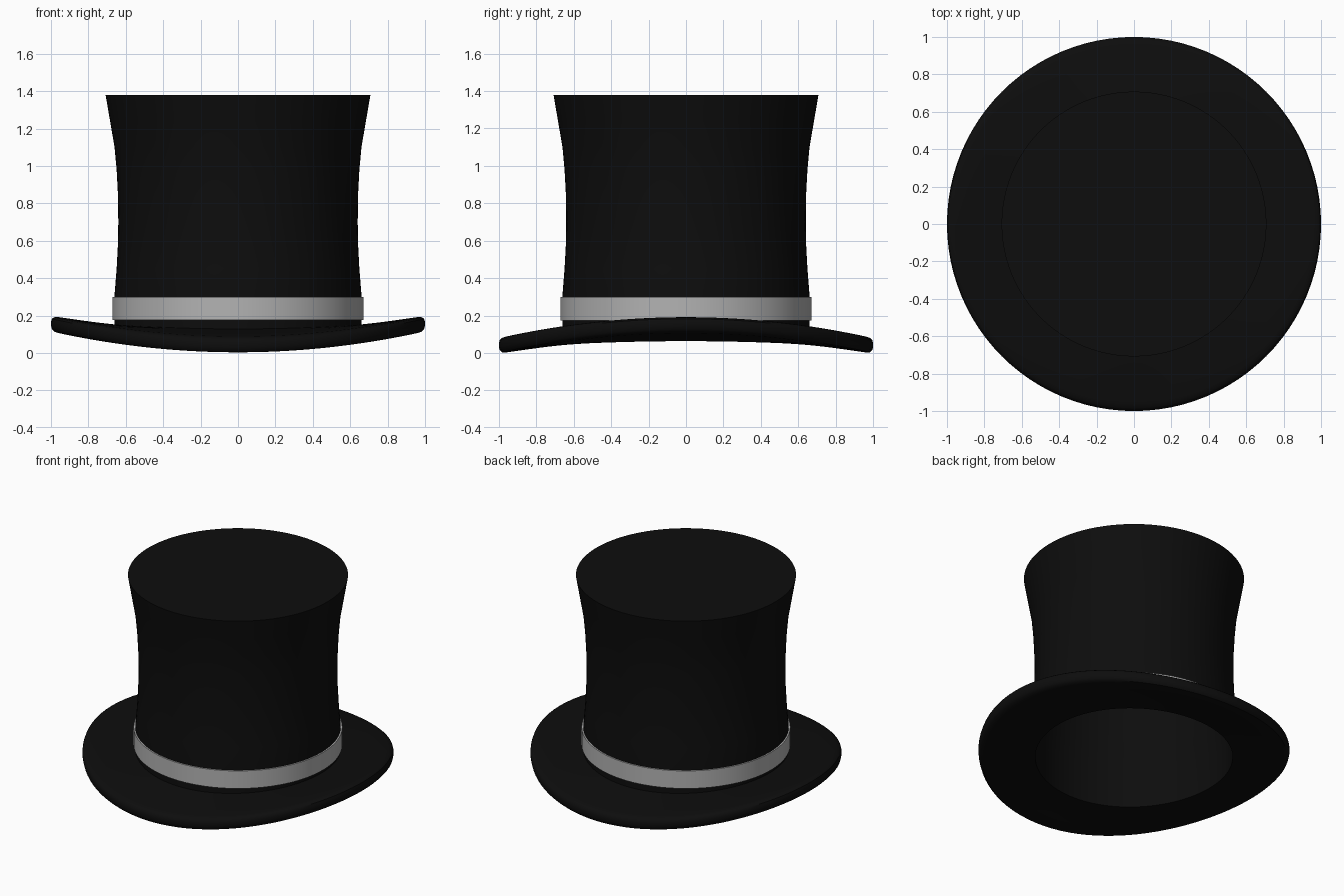
import bpy, bmesh, math

if "Cube" in bpy.data.objects:
    bpy.data.objects.remove(bpy.data.objects["Cube"])

SEG = 96


def material(name, v):
    m = bpy.data.materials.new(name)
    m.diffuse_color = (v, v, v, 1)
    m.use_nodes = True
    m.node_tree.nodes["Principled BSDF"].inputs["Base Color"].default_value = m.diffuse_color
    return m


def lathe(name, profile, mat, warp=None):
    """Spin a closed (r, z) profile round z; r = 0 makes a pole."""
    bm = bmesh.new()
    rings = []
    for r, z in profile:
        if r == 0:
            rings.append([bm.verts.new((0, 0, z))] * SEG)
            continue
        ring = []
        for i in range(SEG):
            a = 2 * math.pi * i / SEG
            dz = warp(r, a) if warp else 0
            ring.append(bm.verts.new((r * math.cos(a), r * math.sin(a), z + dz)))
        rings.append(ring)
    for lo, hi in zip(rings, rings[1:] + rings[:1]):
        for i in range(SEG):
            j = (i + 1) % SEG
            corners = list(dict.fromkeys((lo[i], lo[j], hi[j], hi[i])))
            if len(corners) > 2:
                bm.faces.new(corners)
    bmesh.ops.recalc_face_normals(bm, faces=bm.faces)
    me = bpy.data.meshes.new(name)
    bm.to_mesh(me)
    bm.free()
    ob = bpy.data.objects.new(name, me)
    bpy.context.collection.objects.link(ob)
    me.materials.append(mat)
    bpy.ops.object.select_all(action='DESELECT')
    ob.select_set(True)
    bpy.context.view_layer.objects.active = ob
    bpy.ops.object.shade_smooth_by_angle(angle=math.radians(35))
    return ob


def saddle(r, a):
    # brim curls up at the sides and dips at front and back
    return 0.053 * math.cos(2 * a) * (max(0, r - 0.55) / 0.42) ** 1.15


black = material("black_felt", 0.004)
grey = material("grey_ribbon", 0.45)

# Crown: flared outer wall, flat top and hollow inside
outer = [(0.66, 0.10), (0.661, 0.30), (0.649, 0.45), (0.642, 0.58), (0.64, 0.70),
         (0.642, 0.85), (0.649, 0.98), (0.66, 1.10), (0.684, 1.24), (0.708, 1.38)]
inner = [(r - 0.025, min(z, 1.355)) for r, z in reversed(outer)]
lathe("crown", outer + [(0, 1.38), (0, 1.355)] + inner, black)

# Brim: rounded edge, saddle-shaped
brim = [(0.635, 0.055), (0.72, 0.055), (0.80, 0.055), (0.88, 0.055), (0.96, 0.055),
        (0.983, 0.059), (0.995, 0.071), (1.0, 0.09), (1.0, 0.11), (0.995, 0.126),
        (0.983, 0.136), (0.96, 0.14), (0.88, 0.14), (0.80, 0.14), (0.72, 0.14), (0.635, 0.14)]
lathe("brim", brim, black, saddle)

# Ribbon band
lathe("hat_band", [(0.655, 0.175), (0.671, 0.175), (0.671, 0.30), (0.655, 0.30)], grey)
